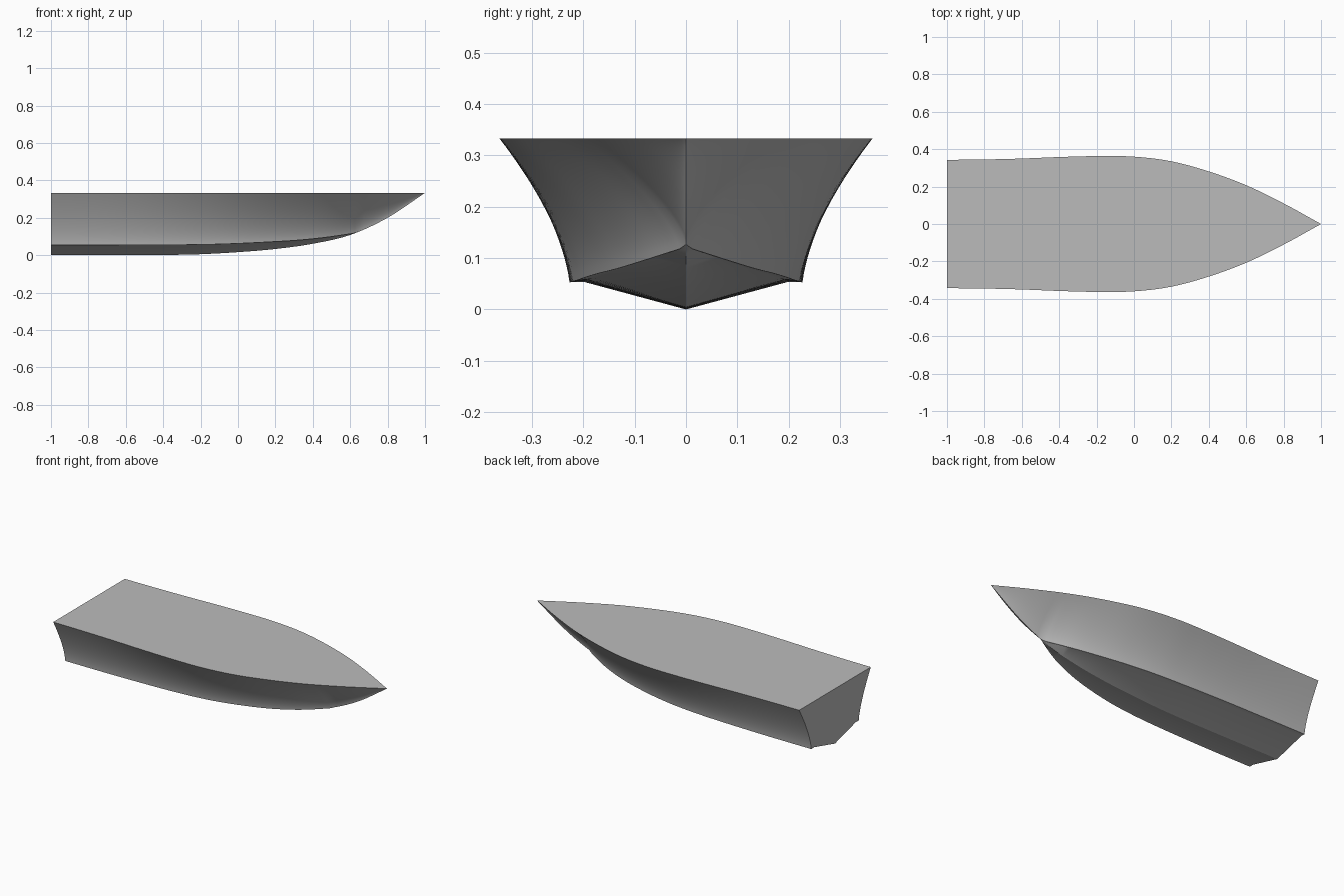
import bpy, bmesh, math

if "Cube" in bpy.data.objects:
    bpy.data.objects.remove(bpy.data.objects["Cube"], do_unlink=True)

TOP = 0.333          # deck height
CHINE_END = 0.65     # where the chine meets the stem
STATIONS = 80
SIDE_STEPS = 14

# Evenly spaced readings from stern to bow
DECK_Y = [.343, .345, .35, .358, .363, .36, .335, .281, .207, .11, 0]
KEEL_Z = [0, 0, 0, .001, .005, .016, .033, .061, .108, .2, TOP]
CHINE_Y = [.227, .227, .226, .224, .22, .212, .198, .172, .133, .078, 0]
CHINE_Z = [.053, .053, .053, .054, .055, .057, .062, .07, .08, .097, .122]


def curve(values, x, end=1.0):
    """Smooth curve through evenly spaced values from x = -1 to end."""
    n = len(values) - 1
    u = min(max((x + 1) / (end + 1) * n, 0), n)
    i = min(int(u), n - 1)
    t = u - i
    b, c = values[i], values[i + 1]
    a = values[i - 1] if i else 2 * b - c
    d = values[i + 2] if i + 2 <= n else 2 * c - b
    m, k = (c - a) / 2, (d - b) / 2
    return (b + m * t + (3 * (c - b) - 2 * m - k) * t ** 2
            + (2 * (b - c) + m + k) * t ** 3)


def section(x):
    """Closed hull section: keel, chine flat, flared side, then mirrored."""
    deck, keel = max(curve(DECK_Y, x), 0), max(curve(KEEL_Z, x), 0)
    if x < CHINE_END - 0.001:
        cy = curve(CHINE_Y, x, CHINE_END)
        cz = max(curve(CHINE_Z, x, CHINE_END), keel)
    else:
        cy, cz = 0, keel
    half = [(cy * 0.88, cz + 0.001 * (cy > 0))]
    py, pz = cy + 0.1 * (deck - cy), cz + 0.35 * (TOP - cz)
    for j in range(SIDE_STEPS + 1):
        t = j / SIDE_STEPS
        s = 1 - t
        half.append((s * s * cy + 2 * s * t * py + t * t * deck,
                     s * s * cz + 2 * s * t * pz + t * t * TOP))
    ring = [(0, keel)] + half + [(-y, z) for y, z in reversed(half)]
    return [(x, y, z) for y, z in ring]


# Hull lofted from stern to bow
bm = bmesh.new()
rings = [[bm.verts.new(p) for p in section(-1 + 2 * i / STATIONS)]
         for i in range(STATIONS + 1)]
for a, b in zip(rings, rings[1:]):
    for j in range(len(a)):
        k = (j + 1) % len(a)
        bm.faces.new((a[j], b[j], b[k], a[k]))
bm.faces.new(rings[0])   # transom
bmesh.ops.remove_doubles(bm, verts=bm.verts, dist=0.0002)
bmesh.ops.recalc_face_normals(bm, faces=bm.faces)

mesh = bpy.data.meshes.new("boat_hull")
bm.to_mesh(mesh)
bm.free()
hull = bpy.data.objects.new("boat_hull", mesh)
bpy.context.collection.objects.link(hull)

# Plain grey paint
paint = bpy.data.materials.new("grey_paint")
paint.use_nodes = True
grey = (0.5, 0.5, 0.5, 1)
paint.diffuse_color = grey
paint.node_tree.nodes["Principled BSDF"].inputs["Base Color"].default_value = grey
mesh.materials.append(paint)

# Smooth planking with crisp keel, chine, deck and transom edges
bpy.ops.object.select_all(action="DESELECT")
hull.select_set(True)
bpy.context.view_layer.objects.active = hull
bpy.ops.object.shade_smooth_by_angle(angle=math.radians(25))
